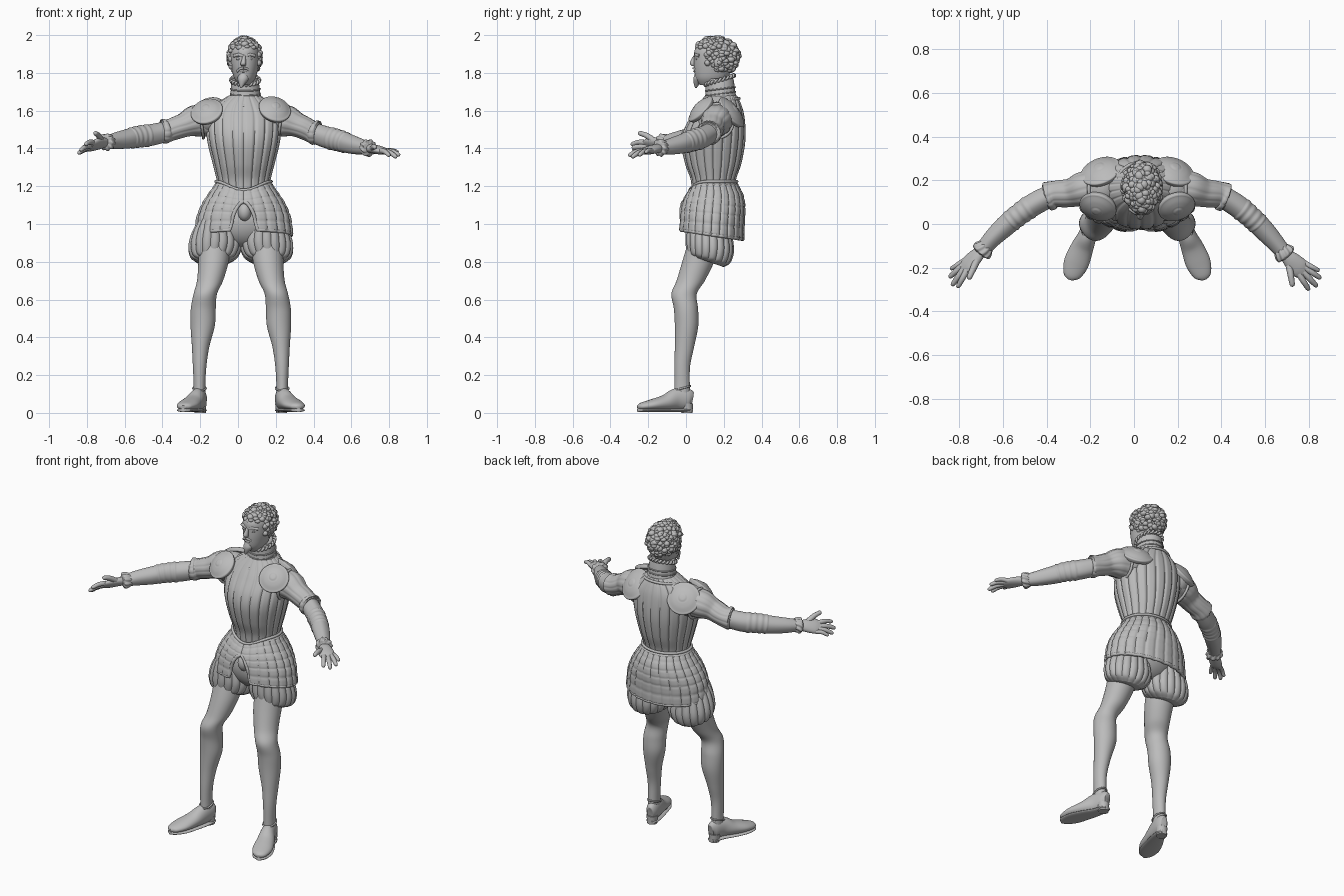
import bpy, bmesh, math, random
from math import sin, cos, pi, sqrt
from mathutils import Vector, Matrix

random.seed(4)
cube = bpy.data.objects.get("Cube")
if cube:
    bpy.data.objects.remove(cube, do_unlink=True)

stone = bpy.data.materials.new("stone grey")
stone.use_nodes = True
GREY = (0.5, 0.5, 0.5, 1)
stone.diffuse_color = GREY
stone.node_tree.nodes["Principled BSDF"].inputs["Base Color"].default_value = GREY
PARTS = []
C = 0.015    # mirror centre of the limbs
CX = 0.03    # centre of the trunk


def add(name, data):
    ob = bpy.data.objects.new(name, data)
    bpy.context.collection.objects.link(ob)
    data.materials.append(stone)
    PARTS.append(ob)
    return ob


def from_bmesh(name, bm):
    bmesh.ops.recalc_face_normals(bm, faces=bm.faces)
    me = bpy.data.meshes.new(name)
    bm.to_mesh(me)
    bm.free()
    return add(name, me)


def grid(name, f, seg, rows, closed=True):
    """Surface from f(u, t); a closed one wraps round and gets end caps."""
    bm = bmesh.new()
    cols = seg if closed else seg + 1
    v = [[bm.verts.new(f(i / seg, j / rows)) for i in range(cols)] for j in range(rows + 1)]
    for j in range(rows):
        for i in range(seg):
            k = (i + 1) % cols
            bm.faces.new((v[j][i], v[j][k], v[j + 1][k], v[j + 1][i]))
    if closed:
        bm.faces.new(v[0])
        bm.faces.new(v[-1])
    return from_bmesh(name, bm)


def spline(st, t):
    n = len(st) - 1
    f = min(t * n, n - 1e-6)
    i = int(f)
    f -= i
    p = [st[max(0, min(n, i + k))] for k in (-1, 0, 1, 2)]
    return [b + .5 * f * (c - a + f * (2 * a - 5 * b + 4 * c - d + f * (3 * (b - c) + d - a)))
            for a, b, c, d in zip(*p)]


def loft(name, st, seg=32, rows=40, mod=None, upright=True, tilt=0, roll=0):
    """Skin over stations (x, y, z, radius, radius), level or square to the path."""
    def f(u, t):
        x, y, z, rx, ry = spline(st, t)
        a = 2 * pi * u
        m = mod(a, t) if mod else 1
        if upright:
            return Vector((x + rx * m * cos(a), y + ry * m * sin(a), z - tilt * sin(a)))
        d = Vector(spline(st, min(1, t + .01))[:3]) - Vector(spline(st, max(0, t - .01))[:3])
        side = d.cross(Vector((0, 0, 1))).normalized()
        up = side.cross(d).normalized()
        p, q = rx * m * cos(a), ry * m * sin(a)
        return (Vector((x, y, z)) + side * (p * cos(roll) - q * sin(roll))
                + up * (p * sin(roll) + q * cos(roll)))
    return grid(name, f, seg, rows)


def cord(name, pts, r, closed=False):
    cu = bpy.data.curves.new(name, 'CURVE')
    cu.dimensions = '3D'
    cu.bevel_depth = r
    cu.bevel_resolution = 2
    cu.use_fill_caps = True
    sp = cu.splines.new('POLY')
    sp.points.add(len(pts) - 1)
    for q, p in zip(sp.points, pts):
        q.co = (*p, 1)
    sp.use_cyclic_u = closed
    return add(name, cu)


def ring(name, f, r, n=64):
    return cord(name, [f(2 * pi * i / n) for i in range(n)], r, True)


def balls(name, items):
    """Ellipsoids (centre, radii) joined in one mesh."""
    bm = bmesh.new()
    for p, s in items:
        bmesh.ops.create_icosphere(bm, subdivisions=3 if len(items) < 20 else 2, radius=1,
                                   matrix=Matrix.Translation(p) @ Matrix.Diagonal((*s, 1)))
    return from_bmesh(name, bm)


def round_end(a, t):
    return sqrt(max(.01, 1 - ((t - .8) / .2) ** 2)) if t > .8 else 1


# Doublet with narrow seams between the panels
loft("doublet", [(CX, .145, 1.18, .135, .115), (CX, .145, 1.24, .145, .122),
                 (CX, .144, 1.32, .165, .15), (CX, .144, 1.42, .19, .169),
                 (CX, .152, 1.50, .2, .164), (CX, .17, 1.58, .195, .138),
                 (CX, .18, 1.635, .15, .112), (.035, .185, 1.68, .085, .085)], 200, 56,
     lambda a, t: 1 - .045 * abs(cos(10 * (a + pi / 2))) ** 12)
ring("yoke_trim", lambda a: (CX + .11 * cos(a), .177 + .105 * sin(a), 1.645 + .02 * sin(a)), .008)

# Collar and pleated ruff
loft("collar", [(.037, .187, 1.65, .095, .09), (.039, .183, 1.69, .08, .08),
                (.038, .18, 1.74, .074, .076), (.036, .178, 1.77, .07, .073)], 48, 20)
for z in (1.69, 1.715):
    ring("collar_band", lambda a: (.039 + .078 * cos(a), .182 + .079 * sin(a), z + .01 * sin(a)), .004)
ring("ruff", lambda a: (.038 + (.073 + .006 * cos(22 * a)) * cos(a),
                        .178 + (.075 + .006 * cos(22 * a)) * sin(a),
                        1.762 + .024 * sin(a) + .006 * sin(22 * a)), .007, 220)

# Head
H = .036
loft("head", [(H, .125, 1.735, .028, .05), (H, .135, 1.77, .055, .083), (H, .142, 1.82, .07, .098),
              (H, .148, 1.87, .078, .105), (H, .155, 1.92, .078, .109), (H, .157, 1.955, .062, .085),
              (H, .157, 1.975, .03, .045)], 48, 40)
loft("nose", [(.033, .055, 1.895, .008, .012), (.031, .044, 1.875, .01, .014),
              (.028, .036, 1.85, .015, .016), (.028, .042, 1.837, .012, .012)], 20, 16)
balls("ears", [(Vector((H + s * .081, .165, 1.86)), (.011, .02, .03)) for s in (-1, 1)])
balls("eyes", [(Vector((H - .003 + s * .03, .059, 1.874)), (.014, .01, .007)) for s in (-1, 1)])
for s in (-1, 1):
    cord("brow", [(H - .003 + s * x, y, z) for x, y, z in
                  ((.006, .05, 1.89), (.03, .053, 1.897), (.055, .071, 1.89))], .009)
    cord("moustache", [(.029 + s * x, y, z) for x, y, z in
                       ((0, .041, 1.826), (.018, .047, 1.822), (.034, .061, 1.808))], .007)
cord("lips", [(.012, .05, 1.81), (.029, .044, 1.809), (.046, .05, 1.81)], .006)
loft("chin_beard", [(.03, .075, 1.795, .026, .028), (.027, .067, 1.77, .03, .028),
                    (.022, .058, 1.745, .018, .017), (.016, .052, 1.72, .004, .004)], 24, 16)

# Curly hair, leaving the face clear
curls = []
for i in range(340):
    z = 1 - 2 * (i + .5) / 340
    r, a = sqrt(1 - z * z), i * 2.39996 + random.uniform(-.15, .15)
    x, y = r * cos(a), r * sin(a)
    if z > -.75 and (y > -.05 - abs(x) * .4 or z > .45):
        k = random.uniform(.014, .022)
        out = random.uniform(.95, 1.05)
        curls.append((Vector((H + .078 * x * out, .16 + .114 * y * out, 1.885 + .097 * z * out)),
                      (k, k * random.uniform(.7, 1.1), k * random.uniform(.65, .9))))
balls("curly_hair", curls)

# Skirt of the doublet, open at the front over the codpiece
SKIRT = [(CX, .145, 1.215, .143, .122), (CX, .147, 1.16, .182, .152), (CX, .143, 1.10, .22, .167),
         (CX, .137, 1.03, .247, .17), (CX, .133, .945, .258, .171)]


def skirt(u, t):
    x, y, z, rx, ry = spline(SKIRT, t)
    gap = .01 + .29 * sqrt(max(0, (t - .38) / .62))
    a = -pi / 2 + gap + u * (2 * pi - 2 * gap)
    m = 1 - .035 * abs(cos(12 * (a + pi / 2))) ** 10 - .015 * abs(cos(6 * pi * t)) ** 10
    drop = .025 * t * sin(a) + .035 * (1 - t) * max(0, -sin(a)) ** 6
    return Vector((x + rx * m * cos(a), y + ry * m * sin(a), z - drop))


peplum = grid("doublet_skirt", skirt, 192, 48, False)
thick = peplum.modifiers.new("thickness", 'SOLIDIFY')
thick.thickness, thick.offset = .012, 0
edge = [.38 + .62 * i / 16 for i in range(16)]
cord("skirt_hem", [skirt(0, t) for t in edge] + [skirt(i / 120, 1) for i in range(121)]
     + [skirt(1, t) for t in reversed(edge)], .01)
for k in (0, 1):
    ring("waist_belt", lambda a: (CX + .147 * cos(a), .145 + .125 * sin(a),
                                  1.225 - .017 * k - .045 * max(0, -sin(a)) ** 4), .008)
balls("pelvis", [(Vector((CX, .13, 1.02)), (.18, .125, .15))])
balls("codpiece", [(Vector((.035, .012, 1.065)), (.036, .04, .05))])

for s, side in ((1, "left_"), (-1, "right_")):
    def limb(st):
        """Mirror the stations; the right forearm reaches a little further and higher."""
        out = []
        for x, y, z, rx, ry in st:
            k = max(0, min(1, (x - .32) / .3)) if s < 0 else 0
            out.append((C + s * (x + .035 * k), y + .015 * k, z + .03 * k, rx, ry))
        return out

    # Puffed breeches
    loft(side + "breeches", limb([(.125, .125, 1.03, .09, .105), (.135, .125, .95, .123, .12),
                                  (.137, .125, .88, .138, .125), (.142, .12, .825, .122, .112),
                                  (.145, .11, .803, .085, .09)]), 144, 36,
         lambda a, t: .96 + .07 * abs(sin(9 * a)) ** .7, tilt=.03)
    # Leg in hose
    loft(side + "leg", limb([(.14, .10, .9, .085, .09), (.145, .065, .8, .08, .085), (.163, .025, .7, .069, .075),
                             (.188, -.01, .63, .062, .067), (.199, .0, .55, .066, .064),
                             (.202, .003, .46, .064, .062), (.213, -.008, .35, .046, .051),
                             (.218, -.02, .25, .036, .042), (.219, -.021, .15, .031, .041),
                             (.219, -.02, .07, .032, .043)]), 40, 56)
    # Shoe with sole, heel and ankle strap
    foot = [(.21, .034, .07, .02, .035), (.213, .01, .074, .034, .055), (.228, -.05, .072, .042, .058),
            (.253, -.11, .054, .052, .042), (.28, -.18, .042, .057, .03), (.3, -.235, .034, .04, .02),
            (.306, -.255, .03, .014, .01)]
    loft(side + "shoe", limb(foot), 32, 36, upright=False)
    loft(side + "sole", limb([(x, y, .014, r, .01) for x, y, z, r, h in foot]), 24, 30, upright=False)
    loft(side + "heel", limb([(.215, .005, 0, .03, .03), (.215, .005, .02, .03, .031), (.215, .005, .05, .034, .033)]), 24, 6)
    ring(side + "ankle_strap", lambda a: (C + s * .219 + .034 * cos(a), -.021 + .044 * sin(a), .13 + .012 * sin(a)), .005, 32)

    # Shoulder and upper sleeve with a flared end
    balls(side + "shoulder", [(Vector((C + s * .165, .168, 1.56)), (.085, .1, .088))])
    sleeve = limb([(.16, .17, 1.55, .085, .09), (.24, .16, 1.545, .082, .084), (.31, .142, 1.52, .066, .064),
                   (.37, .135, 1.492, .062, .06), (.4, .122, 1.482, .068, .066), (.41, .118, 1.48, .055, .055)])
    loft(side + "upper_sleeve", sleeve, 72, 36,
         lambda a, t: 1 - .04 * abs(cos(6 * a)) ** 8 + .015 * cos(26 * t), False)
    ring(side + "armhole_trim", lambda a: (C + s * (.21 + .012 * sin(a)), .163 + .088 * cos(a), 1.545 + .09 * sin(a)), .008)
    # Forearm sleeve, ridged by bands below the elbow
    loft(side + "lower_sleeve", limb([(.37, .138, 1.488, .05, .052), (.455, .085, 1.458, .052, .057),
                                      (.52, .032, 1.442, .049, .055), (.575, -.022, 1.424, .048, .051),
                                      (.63, -.082, 1.41, .041, .043), (.675, -.135, 1.402, .034, .033)]), 48, 80,
         lambda a, t: 1 + (.07 * sin(40 * t) ** 2 if .25 < t < .52 else .015 * sin(5 * a)), False)
    # Ruffled cuff
    loft(side + "cuff", limb([(.655, -.112, 1.406, .034, .034), (.67, -.13, 1.404, .045, .043),
                              (.682, -.143, 1.401, .046, .043), (.688, -.15, 1.4, .028, .026)]), 96, 14,
         lambda a, t: 1 + .07 * cos(9 * a + 5 * t), False)
    # Hand with spread fingers; the right one is rolled with its thumb up
    roll = -.7 if s < 0 else 0
    wrist = Vector((.675, -.135, 1.401))
    spin = Matrix.Rotation(roll, 3, Vector((.7, -.7, -.12)))

    def hand(p):
        return wrist + spin @ (Vector(p) - wrist)

    loft(side + "palm", limb([(*hand(p), rx, ry) for p, rx, ry in
                              (((.675, -.135, 1.401), .026, .023), ((.705, -.165, 1.397), .039, .024),
                               ((.74, -.2, 1.389), .046, .021), ((.765, -.222, 1.383), .035, .014))]),
         24, 16, upright=False, roll=roll)
    digits = [("little_finger", (.768, -.18, 1.387), (.835, -.215, 1.378), .0115),
              ("ring_finger", (.768, -.2, 1.387), (.842, -.25, 1.362), .013),
              ("middle_finger", (.758, -.216, 1.385), (.825, -.288, 1.352), .0135),
              ("index_finger", (.74, -.228, 1.388), (.788, -.304, 1.36), .013),
              ("thumb", (.695, -.185, 1.396), (.712, -.288, 1.405), .0145)]
    for label, a0, a1, r in digits:
        a0, a1 = hand(a0), hand(a1)
        mid = a0.lerp(a1, .5) + Vector((0, 0, .008))
        loft(side + label, limb([(*a0, r * 1.15, r * 1.15), (*mid, r, r), (*a1, r * .8, r * .8)]), 14, 16, round_end, False)

    # Domed shoulder plates, front and back
    for label, p, n, k in (("front_plate", (.178, .083, 1.597 + .006 * s), (.25, -.7, .66), 1),
                           ("back_plate", (.165, .236, 1.588), (.3, .75, .6), 1.1)):
        disc = loft(side + label, [(0, 0, z, r * k, r * k) for z, r in
                                   ((-.01, .08), (.008, .087), (.015, .083), (.018, .076), (.029, .055),
                                    (.036, .034), (.038, .024), (.042, .014), (.043, .002))], 48, 40)
        turn = Vector((s * n[0], n[1], n[2])).to_track_quat('Z', 'Y').to_matrix().to_4x4()
        disc.matrix_world = Matrix.Translation((C + s * p[0], p[1], p[2])) @ turn

# Turn cords into meshes and smooth everything
bpy.ops.object.select_all(action='DESELECT')
for ob in PARTS:
    ob.select_set(True)
curves = [ob for ob in PARTS if ob.type == 'CURVE']
bpy.context.view_layer.objects.active = curves[0]
bpy.ops.object.convert(target='MESH')
bpy.ops.object.shade_smooth_by_angle(angle=math.radians(55))
